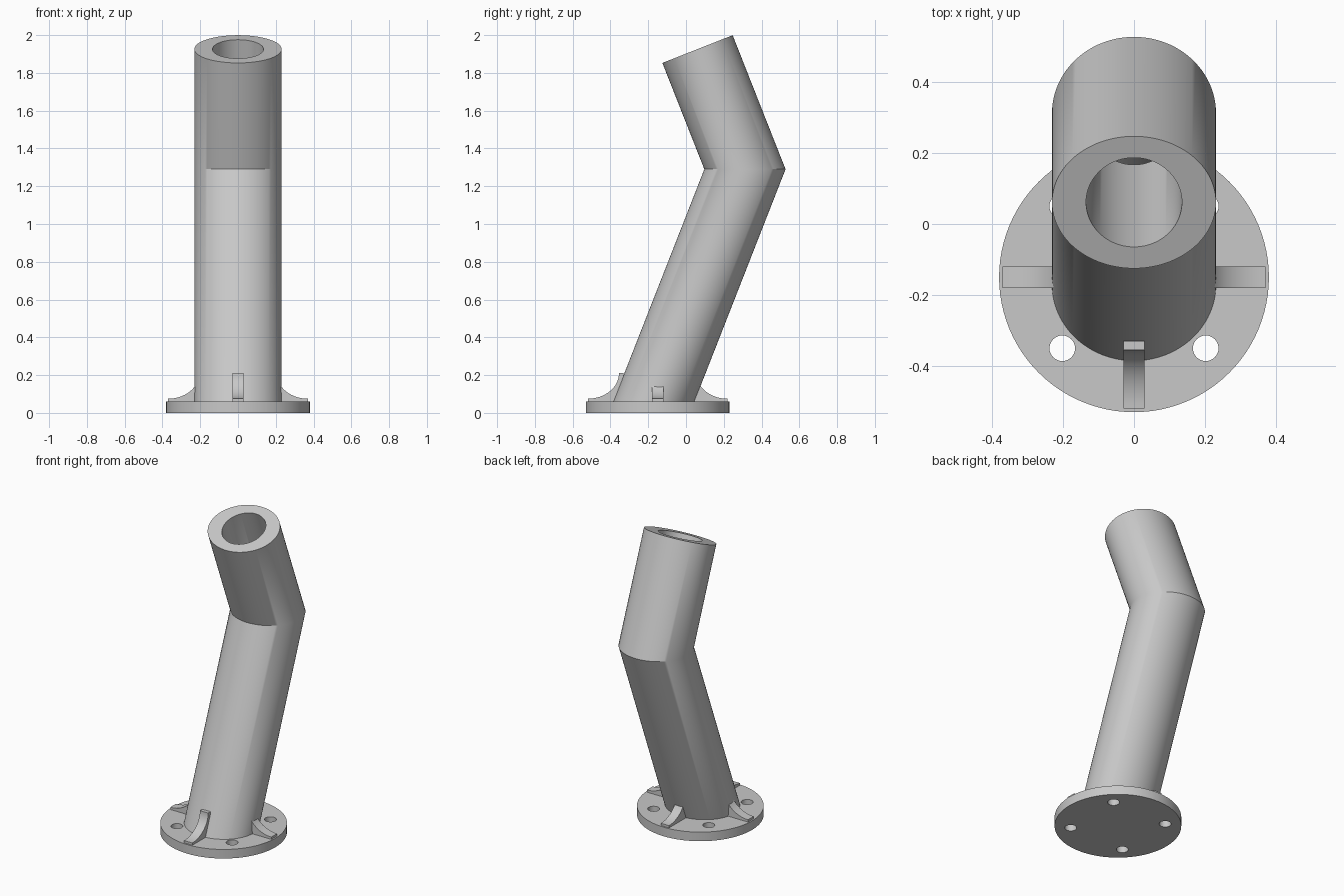
import bpy, bmesh
from math import sin, cos, pi, atan2
from mathutils import Matrix, Vector

cube = bpy.data.objects.get("Cube")
if cube:
    bpy.data.objects.remove(cube, do_unlink=True)

grey = bpy.data.materials.new("plain grey")
grey.use_nodes = True
grey.diffuse_color = (0.58, 0.58, 0.58, 1)
grey.node_tree.nodes["Principled BSDF"].inputs["Base Color"].default_value = grey.diffuse_color

FLANGE_Y, FLANGE_R, FLANGE_H = -0.15, 0.38, 0.06


def finish(bm, name):
    """Turn a bmesh into a grey object with smooth sides and sharp edges."""
    bmesh.ops.recalc_face_normals(bm, faces=bm.faces)
    mesh = bpy.data.meshes.new(name)
    bm.to_mesh(mesh)
    bm.free()
    mesh.materials.append(grey)
    obj = bpy.data.objects.new(name, mesh)
    bpy.context.collection.objects.link(obj)
    bpy.ops.object.select_all(action='DESELECT')
    obj.select_set(True)
    bpy.context.view_layer.objects.active = obj
    bpy.ops.object.shade_smooth_by_angle()
    return obj


def add_disc(bm, radius, bottom, top, x, y, sides):
    bmesh.ops.create_cone(bm, cap_ends=True, segments=sides, radius1=radius, radius2=radius,
                          depth=top - bottom,
                          matrix=Matrix.Translation((x, y, (bottom + top) / 2)))


# Round flange with four bolt holes
cutter_bm = bmesh.new()
for sx in (-1, 1):
    for sy in (-1, 1):
        add_disc(cutter_bm, 0.036, -0.1, 0.2, sx * 0.202, FLANGE_Y + sy * 0.2, 32)
cutter = finish(cutter_bm, "bolt_hole_cutter")
cutter.hide_render = True

bm = bmesh.new()
add_disc(bm, FLANGE_R, 0, FLANGE_H, 0, FLANGE_Y, 96)
flange = finish(bm, "flange")
mod = flange.modifiers.new("bolt holes", 'BOOLEAN')
mod.operation = 'DIFFERENCE'
mod.solver = 'EXACT'
mod.object = cutter
bpy.ops.object.modifier_apply(modifier=mod.name)
bpy.data.objects.remove(cutter, do_unlink=True)
bpy.ops.object.shade_smooth_by_angle()

# Bent hollow tube, mitred level at the elbow, cut square at the mouth
base, elbow, mouth = Vector((0, -0.174, 0.05)), Vector((0, 0.312, 1.29)), Vector((0, 0.061, 1.926))
tilt = atan2(elbow.y - mouth.y, mouth.z - elbow.z)
SIDES = 96


def ring(bm, centre, half_x, half_y, slope):
    verts = []
    for i in range(SIDES):
        a = 2 * pi * i / SIDES
        offset = Vector((half_x * cos(a), half_y * sin(a) * cos(slope), half_y * sin(a) * sin(slope)))
        verts.append(bm.verts.new(centre + offset))
    return verts


bm = bmesh.new()
rings = []
for half_x, half_y, order in ((0.231, 0.2, 1), (0.135, 0.135, -1)):
    level = half_y / cos(tilt)
    wall = [ring(bm, base, half_x, level, 0),
            ring(bm, elbow, half_x, level, 0),
            ring(bm, mouth, half_x, half_y, tilt)]
    rings += wall[::order]
for k in range(len(rings)):
    lower, upper = rings[k], rings[(k + 1) % len(rings)]
    for i in range(SIDES):
        j = (i + 1) % SIDES
        bm.faces.new((lower[i], lower[j], upper[j], upper[i]))
finish(bm, "bent_tube")

# Four curved gussets around the foot of the tube
profile = [(0.18, 0.05), (0.37, 0.05)]
for i in range(17):
    a = pi / 2 * i / 16
    profile.append((0.37 - 0.165 * sin(a), 0.21 - 0.135 * cos(a)))
profile.append((0.18, 0.21))

for k, name in enumerate(("left", "back", "right", "front")):
    bm = bmesh.new()
    face = bm.faces.new([bm.verts.new((r, -0.03, z)) for r, z in profile])
    side = bmesh.ops.extrude_face_region(bm, geom=[face])["geom"]
    bmesh.ops.translate(bm, vec=(0, 0.06, 0),
                        verts=[v for v in side if isinstance(v, bmesh.types.BMVert)])
    bmesh.ops.transform(bm, verts=bm.verts,
                        matrix=Matrix.Translation((0, FLANGE_Y, 0)) @ Matrix.Rotation(k * pi / 2, 4, 'Z'))
    finish(bm, name + "_gusset")
